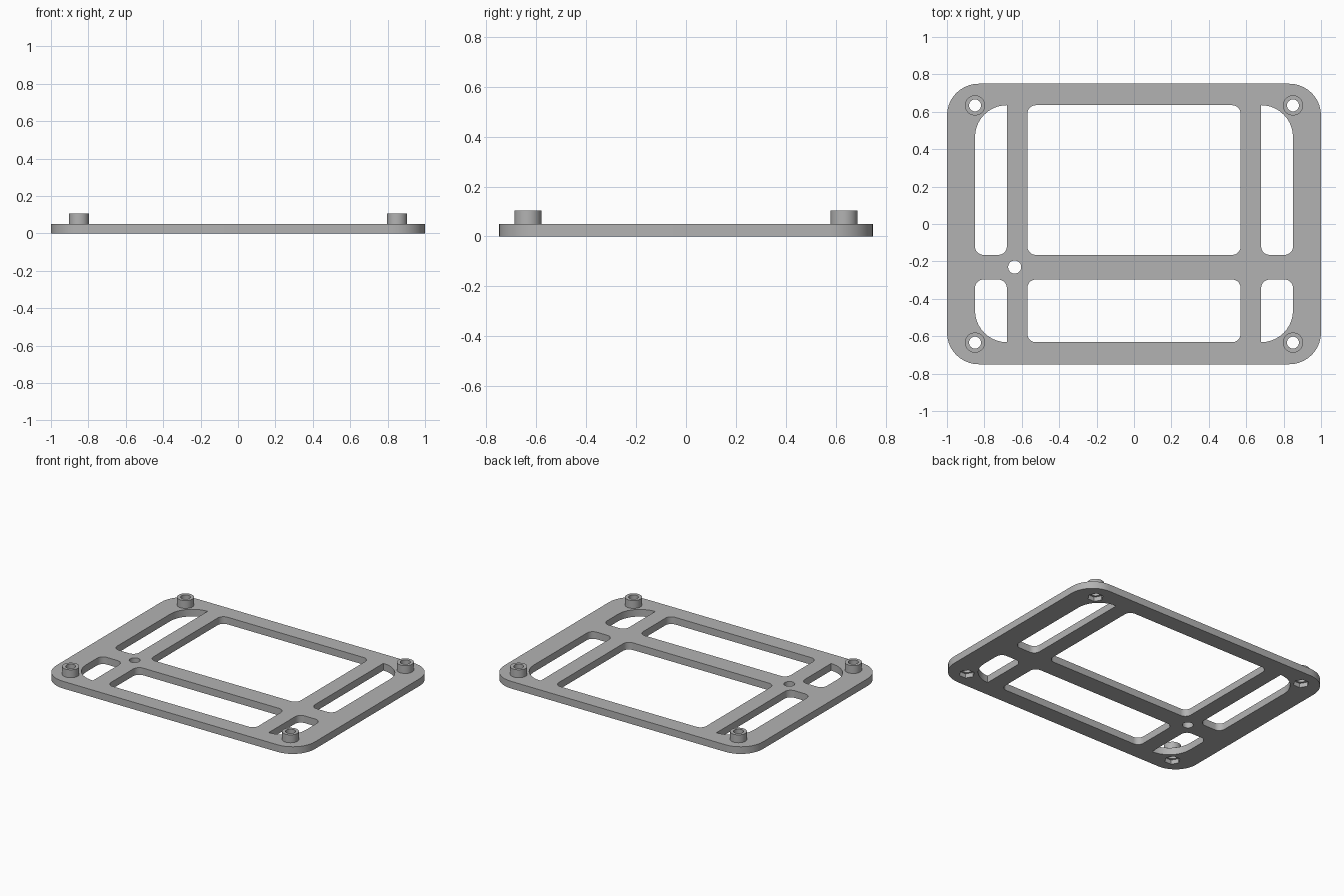
import bpy, bmesh
from math import sin, cos, pi, radians
from mathutils import Vector

if "Cube" in bpy.data.objects:
    bpy.data.objects.remove(bpy.data.objects["Cube"])

THICK, BOSS_TOP = 0.05, 0.105
POCKET_DEPTH = 0.03
BOSS_X, BOSS_Y = 0.85, 0.634
FILLET, BIG = 0.045, 0.17

grey = bpy.data.materials.new("light grey")
grey.use_nodes = True
COLOUR = (0.45, 0.45, 0.45, 1)
grey.diffuse_color = COLOUR
grey.node_tree.nodes["Principled BSDF"].inputs["Base Color"].default_value = COLOUR


def circle(cx, cy, r, n=40):
    return [(cx + r * cos(2 * pi * i / n), cy + r * sin(2 * pi * i / n)) for i in range(n)]


def rounded_rect(x0, x1, y0, y1, radii, steps=10):
    """Corner radii run counter-clockwise from the top right (+x, +y)."""
    corners = [(x1, y1, -1, -1), (x0, y1, 1, -1), (x0, y0, 1, 1), (x1, y0, -1, 1)]
    points = []
    for k, ((x, y, sx, sy), r) in enumerate(zip(corners, radii)):
        for i in range(steps + 1):
            a = pi / 2 * (k + i / steps)
            p = Vector((x + sx * r + r * cos(a), y + sy * r + r * sin(a)))
            if not points or (p - points[-1]).length > 1e-4:
                points.append(p)
    if (points[0] - points[-1]).length < 1e-4:
        points.pop()
    return points


def prism(name, outline, z0, z1):
    bm = bmesh.new()
    base = bm.faces.new([bm.verts.new((p[0], p[1], z0)) for p in outline])
    top = bmesh.ops.extrude_face_region(bm, geom=[base])["geom"]
    bmesh.ops.translate(bm, vec=(0, 0, z1 - z0),
                        verts=[g for g in top if isinstance(g, bmesh.types.BMVert)])
    bmesh.ops.recalc_face_normals(bm, faces=bm.faces)
    mesh = bpy.data.meshes.new(name)
    bm.to_mesh(mesh)
    bm.free()
    mesh.materials.append(grey)
    obj = bpy.data.objects.new(name, mesh)
    bpy.context.collection.objects.link(obj)
    return obj


def activate(obj):
    bpy.ops.object.select_all(action="DESELECT")
    obj.select_set(True)
    bpy.context.view_layer.objects.active = obj


def cut(target, outline, z0=-0.1, z1=0.3):
    cutter = prism("cutter", outline, z0, z1)
    mod = target.modifiers.new("cut", "BOOLEAN")
    mod.operation, mod.solver, mod.object = "DIFFERENCE", "EXACT", cutter
    activate(target)
    bpy.ops.object.modifier_apply(modifier=mod.name)
    bpy.data.objects.remove(cutter)


def smooth(obj):
    activate(obj)
    bpy.ops.object.shade_smooth_by_angle(angle=radians(30))


# Base plate with rounded corners
plate = prism("base_plate", rounded_rect(-1, 1, -0.75, 0.75, [BIG] * 4), 0, THICK)

# Large central windows, above and below the cross bar
for y0, y1 in ((-0.165, 0.635), (-0.632, -0.297)):
    cut(plate, rounded_rect(-0.57, 0.57, y0, y1, [FILLET] * 4))

# Side slots, each with one wide curve around its corner boss
F, B = FILLET, BIG
for x0, x1, upper, lower in ((-0.85, -0.68, (0, B, F, F), (F, F, B, 0)),
                             (0.68, 0.85, (B, 0, F, F), (F, F, 0, B))):
    cut(plate, rounded_rect(x0, x1, -0.165, 0.635, upper))
    cut(plate, rounded_rect(x0, x1, -0.632, -0.297, lower))

# Round hole in the cross bar
cut(plate, circle(-0.638, -0.23, 0.035))

# Corner bosses with screw holes and hexagonal nut pockets underneath
for side, sx in (("left", 1), ("right", -1)):
    for end, sy in (("back", 1), ("front", -1)):
        x, y = sx * BOSS_X, sy * BOSS_Y
        boss = prism(f"boss_{end}_{side}", circle(x, y, 0.054), THICK, BOSS_TOP)
        cut(boss, circle(x, y, 0.032))
        smooth(boss)
        cut(plate, circle(x, y, 0.032))
        cut(plate, circle(x, y, 0.051, 6), -0.1, POCKET_DEPTH)
smooth(plate)
